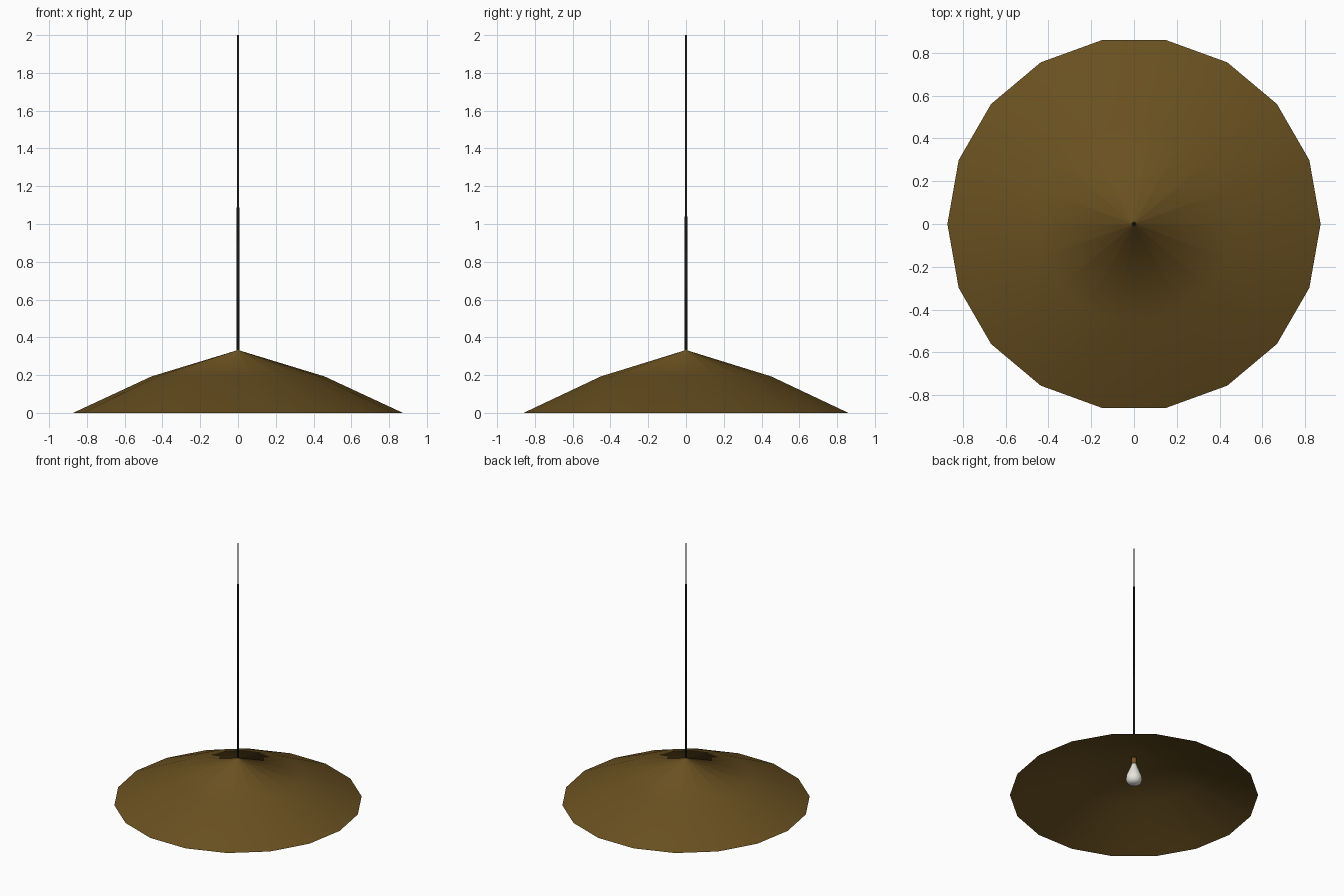
import bpy, math

if "Cube" in bpy.data.objects:
    bpy.data.objects.remove(bpy.data.objects["Cube"])


def material(name, rgb):
    m = bpy.data.materials.new(name)
    m.diffuse_color = (*rgb, 1)
    m.use_nodes = True
    m.node_tree.nodes["Principled BSDF"].inputs["Base Color"].default_value = m.diffuse_color
    return m


def lathe(name, profile, sides, mat):
    """Revolve (radius, z) points about the z axis; radius 0 makes a pole."""
    verts, rings, faces = [], [], []
    for r, z in profile:
        n = 1 if r == 0 else sides
        rings.append([len(verts) + i % n for i in range(sides)])
        for i in range(n):
            a = 2 * math.pi * i / sides
            verts.append((r * math.cos(a), r * math.sin(a), z))
    for lo, hi in zip(rings, rings[1:]):
        for i in range(sides):
            j = (i + 1) % sides
            quad = [lo[i], lo[j], hi[j], hi[i]]
            faces.append(list(dict.fromkeys(quad)))
    mesh = bpy.data.meshes.new(name)
    mesh.from_pydata(verts, [], faces)
    mesh.materials.append(mat)
    mesh.shade_smooth()
    ob = bpy.data.objects.new(name, mesh)
    bpy.context.collection.objects.link(ob)
    return ob


brass = material("aged_brass", (0.142, 0.080, 0.0145))
black = material("black_cord", (0.015, 0.015, 0.015))
glass = material("bulb_glass", (0.8, 0.78, 0.72))
socket = material("socket_brass", (0.2, 0.1, 0.02))

# shade: two-slope outer cone with a tiny collar gripping the cord, and its lining
lathe("shade", [(0.873, 0), (0.458, 0.193), (0.009, 0.33), (0.0085, 0.335)], 18, brass)
lathe("shade_lining", [(0, 0.318), (0.455, 0.184), (0.873, 0)], 18, brass)

# cord: slim, slightly tapered
lathe("cord", [(0, 0.325), (0.0083, 0.325), (0.0046, 2.0), (0, 2.0)], 18, black)

# lamp holder and pear-shaped bulb under the shade
lathe("lamp_socket", [(0, 0.25), (0.018, 0.25), (0.018, 0.30), (0, 0.30)], 16, socket)
lathe("bulb", [(0, 0.085), (0.028, 0.088), (0.048, 0.10), (0.058, 0.125),
               (0.054, 0.155), (0.040, 0.19), (0.025, 0.225), (0.017, 0.255),
               (0, 0.255)], 16, glass)
